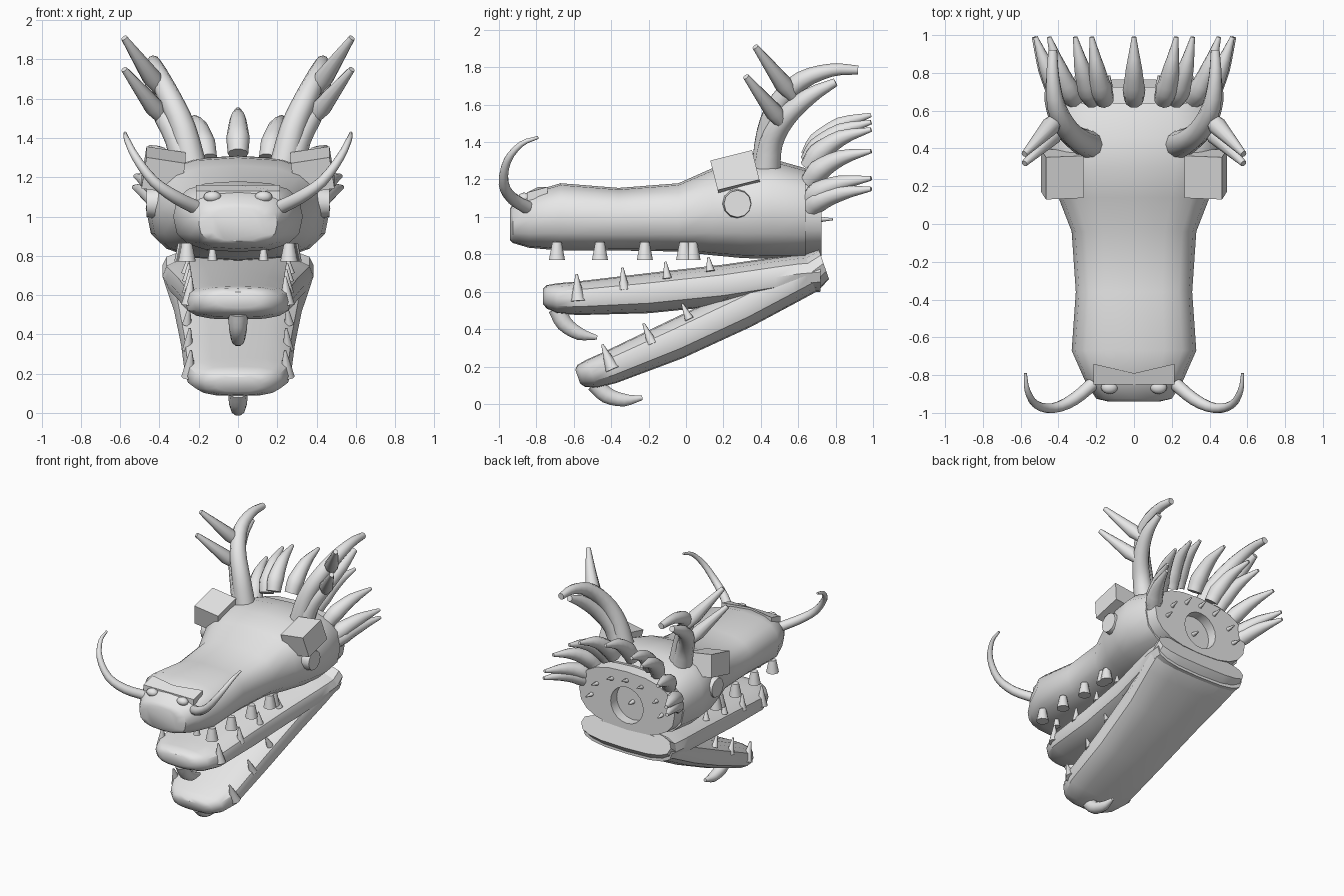
import bpy, bmesh, math
from mathutils import Vector, Matrix, Quaternion

if "Cube" in bpy.data.objects:
    bpy.data.objects.remove(bpy.data.objects["Cube"])

grey = bpy.data.materials.new("light_grey")
grey.diffuse_color = (0.8, 0.8, 0.8, 1)
grey.use_nodes = True
grey.node_tree.nodes["Principled BSDF"].inputs["Base Color"].default_value = grey.diffuse_color


def finish(name, bm, angle=40):
    bmesh.ops.recalc_face_normals(bm, faces=bm.faces)
    me = bpy.data.meshes.new(name)
    bm.to_mesh(me)
    bm.free()
    me.materials.append(grey)
    ob = bpy.data.objects.new(name, me)
    bpy.context.collection.objects.link(ob)
    if angle:
        bpy.ops.object.select_all(action='DESELECT')
        ob.select_set(True)
        bpy.context.view_layer.objects.active = ob
        bpy.ops.object.shade_smooth_by_angle(angle=math.radians(angle))
    return ob


def skin(name, rings, angle=40):
    """Bridge equal rings of points and cap both ends."""
    bm = bmesh.new()
    loops = [[bm.verts.new(p) for p in r] for r in rings]
    n = len(loops[0])
    for a, b in zip(loops, loops[1:]):
        for i in range(n):
            bm.faces.new((a[i], a[(i + 1) % n], b[(i + 1) % n], b[i]))
    bm.faces.new(loops[0])
    bm.faces.new(loops[-1])
    return finish(name, bm, angle)


def loft(name, sections, power=2.7, n=16, angle=40):
    """Rounded-box sections along y: (y, bottom, top, half width)."""
    rings = []
    for y, lo, hi, w in sections:
        ring = []
        for i in range(n):
            a = 2 * math.pi * i / n
            c, s = math.cos(a), math.sin(a)
            ring.append((w * math.copysign(abs(c) ** (2 / power), c), y,
                         (lo + hi) / 2 + (hi - lo) / 2 * math.copysign(abs(s) ** (2 / power), s)))
        rings.append(ring)
    return skin(name, rings, angle)


def tube(name, pts, radii, steps=3, n=10):
    """Tapered tube along a smooth curve through the points."""
    P = [Vector(p) for p in pts]
    P = [2 * P[0] - P[1]] + P + [2 * P[-1] - P[-2]]
    path, rad = [], []
    for i in range(len(pts) - 1):
        a, b, c, d = P[i:i + 4]
        for k in range(steps):
            t = k / steps
            path.append(0.5 * (2 * b + (c - a) * t + (2 * a - 5 * b + 4 * c - d) * t * t
                               + (3 * b - a - 3 * c + d) * t ** 3))
            rad.append(radii[i] * (1 - t) + radii[i + 1] * t)
    path.append(P[-2])
    rad.append(radii[-1])
    rings, q, last = [], None, None
    for i, p in enumerate(path):
        d = (path[min(i + 1, len(path) - 1)] - path[max(i - 1, 0)]).normalized()
        q = d.to_track_quat('Z', 'Y') if q is None else last.rotation_difference(d) @ q
        last = d
        rings.append([p + q @ Vector((rad[i] * math.cos(2 * math.pi * k / n),
                                      rad[i] * math.sin(2 * math.pi * k / n), 0)) for k in range(n)])
    return skin(name, rings, 62)


def cone(name, base, tip, r1, r2, n=10):
    return tube(name, [base, tip], [r1, r2], 1, n)


def box(name, loc, size, rot=Quaternion()):
    bm = bmesh.new()
    bmesh.ops.create_cube(bm, size=1, matrix=Matrix.LocRotScale(Vector(loc), rot, Vector(size)))
    return finish(name, bm, 0)


def ball(name, loc, scale):
    bm = bmesh.new()
    bmesh.ops.create_uvsphere(bm, u_segments=12, v_segments=8, radius=1,
                              matrix=Matrix.LocRotScale(Vector(loc), None, Vector(scale)))
    return finish(name, bm)


# head and snout
loft("head", [
    (-0.94, 0.875, 1.045, 0.135), (-0.925, 0.86, 1.07, 0.20), (-0.84, 0.835, 1.13, 0.255),
    (-0.67, 0.82, 1.18, 0.33), (-0.36, 0.82, 1.155, 0.308), (-0.04, 0.815, 1.18, 0.33),
    (0.14, 0.795, 1.26, 0.40), (0.30, 0.78, 1.30, 0.45), (0.46, 0.775, 1.31, 0.47),
    (0.64, 0.78, 1.26, 0.43)])

# collar closing the back of the head, with a round socket
collar = loft("back_collar", [(0.60, 0.785, 1.25, 0.425), (0.725, 0.79, 1.24, 0.41)], 2.5, 20)
cutter = cone("socket_cutter", (0, 0.65, 0.98), (0, 0.85, 0.98), 0.14, 0.14, 20)
cutter.hide_render = True
cutter.hide_viewport = True
cutter.display_type = 'WIRE'
cut = collar.modifiers.new("socket", 'BOOLEAN')
cut.operation = 'DIFFERENCE'
cut.object = cutter
cone("socket_pin", (0, 0.64, 0.98), (0, 0.70, 0.98), 0.018, 0.008)

# nose bridge plate
skin("nose_bridge", [[(s * x, y, z) for s, x, y, z in (
    (-1, 0.215, -0.85, 1.085 + h), (1, 0.215, -0.85, 1.085 + h), (1, 0.215, -0.74, 1.115 + h),
    (1, 0.0, -0.79, 1.115 + h), (-1, 0.215, -0.74, 1.115 + h))] for h in (0, 0.045)], 20)

for s, side in ((1, "right"), (-1, "left")):
    ball(f"nostril_{side}", (s * 0.13, -0.865, 1.10), (0.045, 0.035, 0.03))
    # whisker
    tube(f"whisker_{side}",
         [(s * x, y, z) for x, y, z in ((0.20, -0.83, 1.04), (0.32, -0.93, 1.10), (0.43, -0.975, 1.18),
                                        (0.52, -0.955, 1.30), (0.565, -0.88, 1.39), (0.575, -0.79, 1.425))],
         [0.036, 0.033, 0.027, 0.021, 0.015, 0.008])
    # brow block and eye
    rot = Quaternion((1, 0, 0), math.radians(14)) @ Quaternion((0, 1, 0), s * math.radians(-9))
    box(f"brow_{side}", (s * 0.38, 0.265, 1.235), (0.20, 0.23, 0.165), rot)
    cone(f"eye_{side}", (s * 0.36, 0.275, 1.07), (s * 0.465, 0.275, 1.07), 0.088, 0.072, 12)
    # antler: two curved stems and two forward tines
    tube(f"antler_upper_{side}",
         [(s * x, y, z) for x, y, z in ((0.23, 0.42, 1.24), (0.28, 0.44, 1.45), (0.35, 0.50, 1.61),
                                        (0.41, 0.62, 1.73), (0.43, 0.78, 1.785), (0.43, 0.92, 1.785))],
         [0.075, 0.065, 0.058, 0.05, 0.035, 0.024])
    tube(f"antler_lower_{side}",
         [(s * x, y, z) for x, y, z in ((0.26, 0.43, 1.24), (0.31, 0.455, 1.40), (0.38, 0.53, 1.53),
                                        (0.43, 0.66, 1.645), (0.44, 0.80, 1.72))],
         [0.075, 0.065, 0.058, 0.045, 0.022])
    tube(f"upper_tine_{side}",
         [(s * 0.40, 0.57, 1.64), (s * 0.44, 0.52, 1.71), (s * 0.58, 0.37, 1.91)], [0.03, 0.05, 0.017], 1)
    tube(f"lower_tine_{side}",
         [(s * 0.39, 0.51, 1.50), (s * 0.43, 0.47, 1.56), (s * 0.58, 0.32, 1.75)], [0.03, 0.05, 0.017], 1)
    # upper teeth, flaring downward
    for i, (x, y) in enumerate(((0.26, -0.69), (0.265, -0.46), (0.27, -0.22), (0.28, -0.01), (0.28, 0.035))):
        cone(f"upper_tooth_{side}_{i}", (s * x, y, 0.865), (s * x, y, 0.77), 0.026, 0.045)
    cone(f"small_tooth_{side}", (s * 0.13, -0.69, 0.835), (s * 0.13, -0.69, 0.775), 0.015, 0.025)


# swept mane spikes around the back rim
for i, deg in enumerate((0, 25, 36, 58, 80, 88)):
    for s in ((1, -1) if deg else (1,)):
        a = math.radians(deg)
        sx, cz = s * math.sin(a), math.cos(a)
        tube(f"mane_spike_{i}_{'right' if s > 0 else 'left'}",
             [(0.37 * sx, 0.66, 1.03 + 0.29 * cz), (0.41 * sx, 0.71, 1.075 + 0.325 * cz),
              (0.47 * sx, 0.83, 1.115 + 0.38 * cz), (0.53 * sx, 0.99, 1.135 + 0.41 * cz)],
             [0.052, 0.06, 0.042, 0.012])
        # small studs on the back face
        if i in (0, 1, 3, 5):
            cone(f"back_stud_{i}_{s}", (0.30 * sx, 0.71, 0.98 + 0.19 * cz),
                 (0.31 * sx, 0.785, 0.98 + 0.21 * cz), 0.018, 0.006, 6)


def jaw(label, degrees, shift, heel):
    """Lower jaw with teeth and chin spike, swung about the hinge."""
    parts = [loft(f"{label}_jaw", [
        (-0.765, 0.535, 0.615, 0.115), (-0.745, 0.51, 0.635, 0.17), (-0.69, 0.485, 0.645, 0.225),
        (-0.58, 0.475, 0.655, 0.27), (-0.2, 0.485, 0.70, 0.29), (0.2, 0.525, 0.745, 0.325),
        (0.48, 0.57, 0.785, 0.37), (0.60, 0.59, 0.80, 0.385), heel], 2.8)]
    parts.append(tube(f"{label}_chin_spike",
                      [(0, -0.69, 0.51), (0, -0.65, 0.43), (0, -0.57, 0.375), (0, -0.475, 0.355)],
                      [0.05, 0.046, 0.036, 0.012]))
    for s in (1, -1):
        for i, (x, y, lo, hi, r) in enumerate(((0.25, -0.575, 0.55, 0.695, 0.04), (0.255, -0.33, 0.61, 0.73, 0.03),
                                               (0.26, -0.10, 0.67, 0.76, 0.025), (0.265, 0.13, 0.71, 0.785, 0.025))):
            parts.append(cone(f"{label}_tooth_{i}_{s}", (s * x, y, lo), (s * (x - 0.01), y - 0.01, hi), r, 0.006))
    pivot = Matrix.Translation((0, 0.66, 1.0))
    m = Matrix.Translation((0, shift, 0.012 if degrees else 0)) @ pivot \
        @ Matrix.Rotation(math.radians(degrees), 4, 'X') @ pivot.inverted()
    for p in parts:
        p.data.transform(m)


jaw("middle", 0, 0, (0.72, 0.60, 0.81, 0.385))
jaw("lower", 19, -0.03, (0.675, 0.63, 0.81, 0.385))
